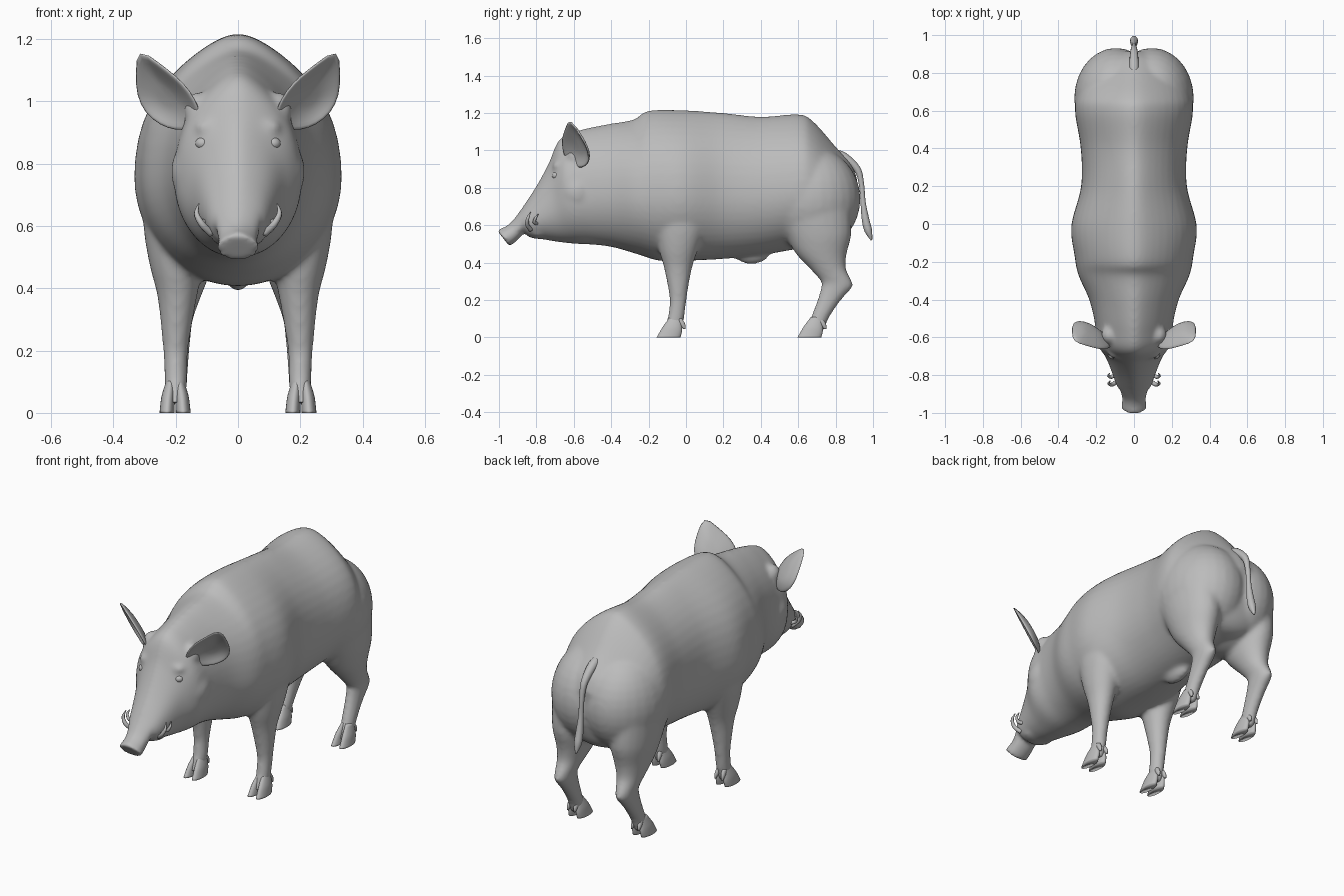
import bpy, bmesh, math
from mathutils import Vector, Matrix

if "Cube" in bpy.data.objects:
    bpy.data.objects.remove(bpy.data.objects["Cube"], do_unlink=True)

grey = bpy.data.materials.new("hide_grey")
grey.use_nodes = True
grey.diffuse_color = (0.5, 0.5, 0.5, 1)
grey.node_tree.nodes["Principled BSDF"].inputs["Base Color"].default_value = (0.5, 0.5, 0.5, 1)


def finish(bm, name):
    """Turn a bmesh into a smooth shaded object."""
    bmesh.ops.recalc_face_normals(bm, faces=bm.faces)
    for f in bm.faces:
        f.smooth = True
    mesh = bpy.data.meshes.new(name)
    bm.to_mesh(mesh)
    bm.free()
    mesh.materials.append(grey)
    obj = bpy.data.objects.new(name, mesh)
    bpy.context.collection.objects.link(obj)
    return obj


def oval(center, u, up, down, n=24, ridge=0):
    """Closed section with different halves; ridge narrows the upper one."""
    pts = []
    for i in range(n):
        a = math.tau * i / n
        s = math.sin(a)
        wide = 1 - ridge * max(s, 0) ** 4
        pts.append(center + u * math.cos(a) * wide + (up * s if s > 0 else down * -s))
    return pts


def spline(a, b, c, d, t):
    return b + 0.5 * t * (c - a + t * (2 * a - 5 * b + 4 * c - d + t * (3 * (b - c) + d - a)))


def loft(bm, rings, steps=3):
    """Skin a smooth tube through the rings and cap both ends."""
    fine = []
    last = len(rings) - 1
    for i in range(last):
        quad = [rings[max(i - 1, 0)], rings[i], rings[i + 1], rings[min(i + 2, last)]]
        for k in range(steps):
            fine.append([spline(*p, k / steps) for p in zip(*quad)])
    fine.append(rings[last])
    rows = [[bm.verts.new(p) for p in ring] for ring in fine]
    n = len(rows[0])
    for a, b in zip(rows, rows[1:]):
        for i in range(n):
            j = (i + 1) % n
            bm.faces.new((a[i], a[j], b[j], b[i]))
    bm.faces.new(rows[0])
    bm.faces.new(rows[-1])


def ball(bm, center, radii):
    m = Matrix.Translation(center) @ Matrix.Diagonal((*radii, 1))
    bmesh.ops.create_uvsphere(bm, u_segments=28, v_segments=18, radius=1, matrix=m)


def limb_rings(side, table):
    """Level sections: z, y front, y back, x inner, x outer."""
    rings = []
    for z, y0, y1, x0, x1 in table:
        c = Vector((side * (x0 + x1) / 2, (y0 + y1) / 2, z))
        v = Vector((0, (y1 - y0) / 2, 0))
        rings.append(oval(c, Vector(((x1 - x0) / 2, 0, 0)), v, -v))
    return rings


def tube(name, path, sides=10):
    """Tapered tube along points x, y, z, radius."""
    bm = bmesh.new()
    pts = [Vector(p[:3]) for p in path]
    rings = []
    for i, p in enumerate(pts):
        d = (pts[min(i + 1, len(pts) - 1)] - pts[max(i - 1, 0)]).normalized()
        ref = Vector((1, 0, 0))
        u = (ref - d * ref.dot(d)).normalized()
        v = d.cross(u)
        r = path[i][3]
        rings.append(oval(p, u * r, v * r, -v * r, sides))
    loft(bm, rings, 4)
    return finish(bm, name)


# trunk, head and snout: y top, z top, y bottom, z bottom, half width
TRUNK = [
    (-1.012, .575, -.945, .488, .069), (-.975, .59, -.92, .503, .065),
    (-.94, .612, -.885, .535, .066), (-.90, .66, -.86, .57, .076),
    (-.865, .71, -.84, .535, .094), (-.80, .81, -.77, .525, .118),
    (-.735, .93, -.68, .51, .15), (-.675, 1.06, -.58, .50, .2),
    (-.57, 1.108, -.48, .495, .208), (-.42, 1.14, -.38, .48, .238),
    (-.28, 1.165, -.26, .445, .295), (-.2, 1.212, -.14, .41, .315),
    (-.02, 1.215, 0, .41, .332), (.2, 1.2, .2, .42, .28),
    (.4, 1.18, .4, .44, .282), (.6, 1.193, .58, .47, .312),
    (.68, 1.155, .68, .48, .302), (.8, 1.02, .8, .49, .25),
    (.88, .93, .86, .54, .19), (.915, .85, .895, .64, .11),
]
body = bmesh.new()
rings = []
for yt, zt, yb, zb, w in TRUNK:
    top, bottom = Vector((0, yt, zt)), Vector((0, yb, zb))
    c = bottom.lerp(top, 0.43)
    rings.append(oval(c, Vector((w, 0, 0)), top - c, bottom - c, 48, .35))
loft(body, rings, 6)

# belly bump and lower lip
ball(body, (0, .35, .458), (.045, .1, .066))
ball(body, (0, -.79, .562), (.085, .06, .035))

FRONT_LEG = [
    (.72, -.17, .12, .12, .31), (.58, -.16, .10, .12, .302),
    (.47, -.145, .065, .115, .283), (.38, -.12, .035, .13, .26),
    (.28, -.099, .015, .148, .248), (.19, -.087, .002, .161, .24),
    (.1, -.1, -.01, .163, .236), (.03, -.125, -.025, .17, .232),
]
HIND_LEG = [
    (.68, .47, .88, .07, .305), (.55, .53, .885, .07, .295),
    (.45, .585, .86, .09, .275), (.37, .66, .855, .12, .255),
    (.3, .72, .888, .145, .24), (.265, .72, .888, .15, .237),
    (.2, .702, .83, .156, .234), (.11, .668, .768, .162, .234),
    (.03, .635, .735, .17, .232),
]
for side in (-1, 1):
    loft(body, limb_rings(side, FRONT_LEG))
    loft(body, limb_rings(side, HIND_LEG))
    # haunch, cheek and brow masses
    ball(body, (side * .095, .665, .74), (.222, .268, .28))
    ball(body, (side * .125, -.58, .775), (.09, .1, .11))
    ball(body, (side * .095, -.675, .915), (.045, .04, .03))
    # ear root
    ball(body, (side * .13, -.59, .97), (.045, .05, .06))

trunk = finish(body, "body")
remesh = trunk.modifiers.new("fuse", "REMESH")
remesh.mode = "VOXEL"
remesh.voxel_size = 0.011
remesh.use_smooth_shade = True
soften = trunk.modifiers.new("soften", "SMOOTH")
soften.factor = 0.5
soften.iterations = 12

# ears: cupped leaves, outline as x, z
EAR = [(.125, .98), (.155, 1.035), (.2, 1.082), (.258, 1.125), (.325, 1.178), (.33, 1.09),
       (.327, 1.02), (.3, .962), (.25, .922), (.2, .906), (.15, .908), (.12, .945)]


def make_ear(name, side):
    bm = bmesh.new()
    cx, cz = .225, 1.02
    rows = []
    for s in (1, .8, .55, .3):
        row = []
        for x, z in EAR:
            dx, dz = (x - cx) * s, (z - cz) * s
            y = -.605 + .75 * dx - .6 * dz + .045 * (1 - s * s)
            row.append(bm.verts.new((side * (cx + dx), y, cz + dz)))
        rows.append(row)
    n = len(EAR)
    for a, b in zip(rows, rows[1:]):
        for i in range(n):
            j = (i + 1) % n
            bm.faces.new((a[i], a[j], b[j], b[i]))
    bm.faces.new(rows[-1])
    ear = finish(bm, name)
    thick = ear.modifiers.new("thickness", "SOLIDIFY")
    thick.thickness = .012
    thick.offset = 0
    ear.modifiers.new("round", "SUBSURF").levels = 1


def make_foot(name, side, y):
    """Two toes growing out of the leg with a cleft, and two dewclaws."""
    bm = bmesh.new()
    for s in (-1, 1):
        def row(z, front, back, offset, half):
            c = .202 + s * offset
            return (z, y + front, y + back, c - half, c + half)
        loft(bm, limb_rings(side, [row(.11, -.085, -.025, .013, .013),
                                   row(.06, -.122, -.022, .021, .021),
                                   row(.03, -.14, -.022, .024, .023),
                                   row(0, -.157, -.03, .026, .024)]))
        loft(bm, limb_rings(side, [row(.1, -.05, -.02, .016, .012),
                                   row(.07, -.035, -.004, .02, .011),
                                   row(.045, -.014, -.002, .022, .004)]))
    finish(bm, name)


for side, label in ((1, "left"), (-1, "right")):
    make_ear(label + "_ear", side)
    make_foot(label + "_front_hoof", side, 0)
    make_foot(label + "_hind_hoof", side, .753)
    # eye
    bm = bmesh.new()
    ball(bm, (side * .113, -.692, .865), (.024, .024, .021))
    finish(bm, label + "_eye")
    # nostril
    bm = bmesh.new()
    ball(bm, (side * .026, -.97, .535), (.009, .008, .009))
    finish(bm, label + "_nostril")
    # lower and upper tusks
    tube(label + "_lower_tusk", [(side * .085, -.83, .575, .012), (side * .115, -.85, .605, .011),
                                 (side * .133, -.845, .64, .008), (side * .126, -.83, .672, .002)])
    tube(label + "_upper_tusk", [(side * .09, -.79, .61, .012), (side * .12, -.81, .615, .01),
                                 (side * .135, -.805, .638, .007), (side * .13, -.79, .66, .002)])

# tail with a tuft
tube("tail", [(0, .77, .985, .025), (0, .84, .965, .026), (0, .915, .9, .019),
              (0, .938, .82, .014), (0, .947, .72, .014), (0, .96, .63, .02),
              (0, .975, .57, .02), (0, .992, .52, .004)], 12)
